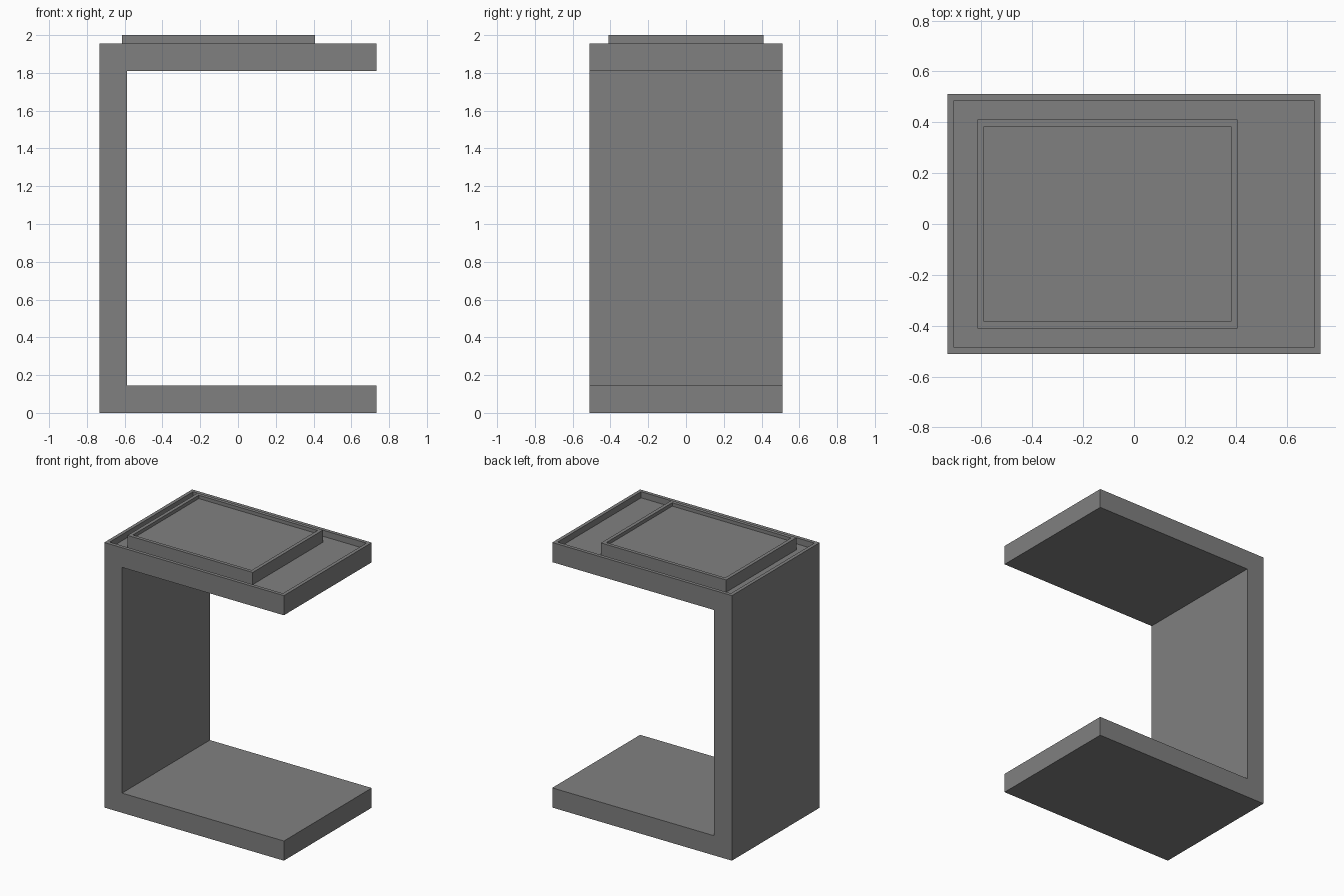
import bpy
import bmesh
from mathutils import Vector

cube = bpy.data.objects.get("Cube")
if cube:
    bpy.data.objects.remove(cube, do_unlink=True)

HALF_X, HALF_Y = 0.733, 0.512
BODY_TOP, TOP = 1.955, 2.0
THICK = 0.145
RIM = 0.026
BODY_DEPTH, TRAY_DEPTH = 0.045, 0.025

grey = bpy.data.materials.new("mid_grey")
grey.use_nodes = True
colour = (0.216, 0.216, 0.216, 1)
grey.diffuse_color = colour
grey.node_tree.nodes["Principled BSDF"].inputs["Base Color"].default_value = colour


def recess_top(bm, depth):
    """Leave a rim round the highest face and sink the rest of it."""
    bm.normal_update()
    face = max(bm.faces, key=lambda f: (round(f.calc_center_median().z, 4), f.normal.z))
    bmesh.ops.inset_region(bm, faces=[face], thickness=RIM, use_even_offset=True)
    floor = bmesh.ops.extrude_discrete_faces(bm, faces=[face])["faces"][0]
    bmesh.ops.translate(bm, verts=floor.verts, vec=(0, 0, -depth))


def extruded_part(name, profile, half_y, depth):
    """Extrude an x-z profile along y and recess its top."""
    bm = bmesh.new()
    face = bm.faces.new([bm.verts.new((x, -half_y, z)) for x, z in profile])
    new = bmesh.ops.extrude_face_region(bm, geom=[face])["geom"]
    moved = [v for v in new if isinstance(v, bmesh.types.BMVert)]
    bmesh.ops.translate(bm, verts=moved, vec=Vector((0, 2 * half_y, 0)))
    bmesh.ops.recalc_face_normals(bm, faces=bm.faces[:])
    recess_top(bm, depth)
    bmesh.ops.recalc_face_normals(bm, faces=bm.faces[:])
    mesh = bpy.data.meshes.new(name)
    bm.to_mesh(mesh)
    bm.free()
    mesh.materials.append(grey)
    obj = bpy.data.objects.new(name, mesh)
    bpy.context.collection.objects.link(obj)
    return obj


# C-shaped table frame with a shallow rimmed top
inner = -HALF_X + THICK
extruded_part("table_frame", [
    (-HALF_X, 0), (HALF_X, 0), (HALF_X, THICK), (inner, THICK),
    (inner, BODY_TOP - THICK), (HALF_X, BODY_TOP - THICK),
    (HALF_X, BODY_TOP), (-HALF_X, BODY_TOP),
], HALF_Y, BODY_DEPTH)

# Serving tray resting in the recess
left, right = -0.615, 0.407
base = BODY_TOP - BODY_DEPTH
extruded_part("serving_tray", [
    (left, base), (right, base), (right, TOP), (left, TOP),
], 0.41, TRAY_DEPTH)
